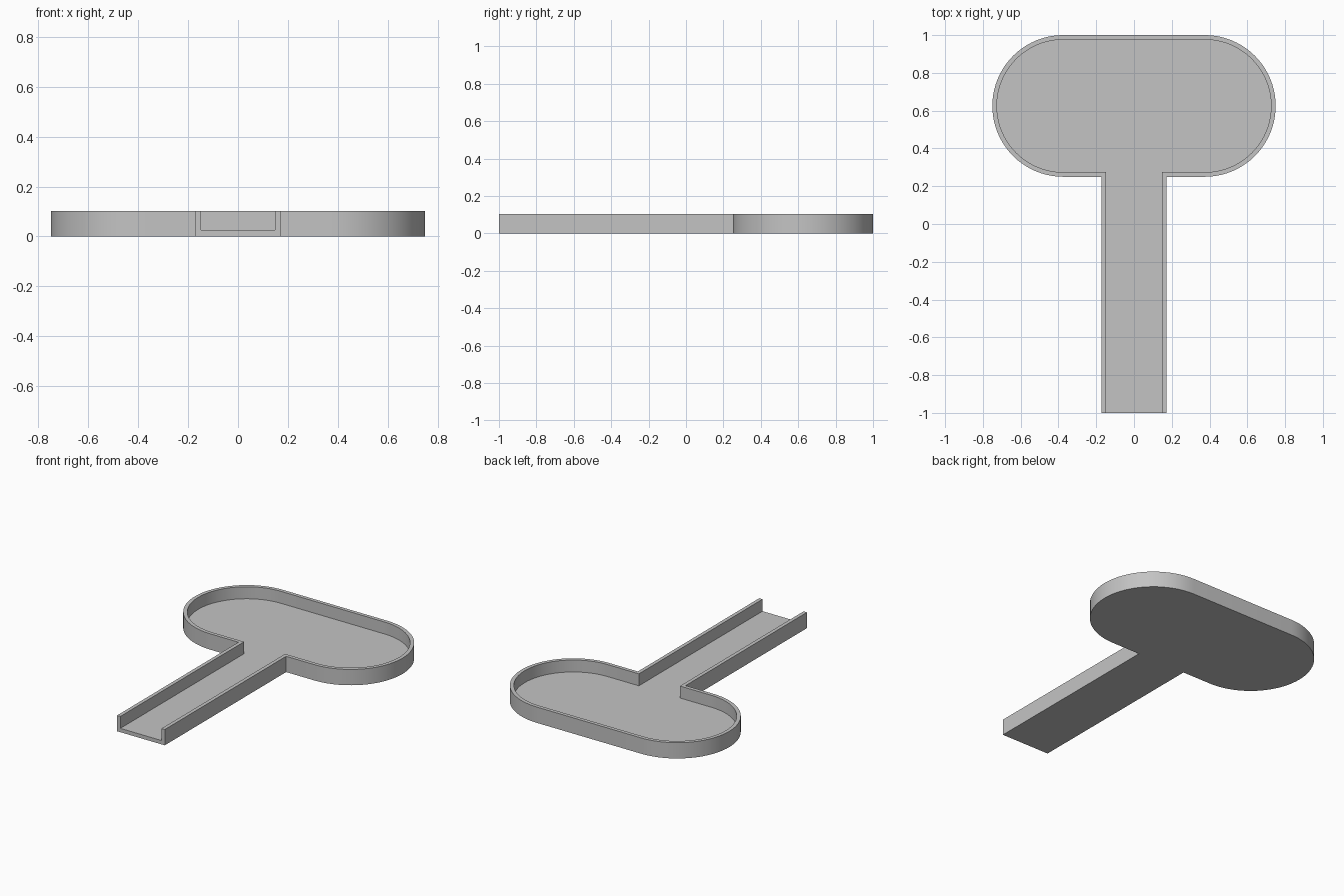
import bpy, bmesh
from math import sin, cos, pi

cube = bpy.data.objects.get("Cube")
if cube:
    bpy.data.objects.remove(cube)

HEIGHT, FLOOR, WALL = 0.103, 0.025, 0.024
RADIUS, CENTRE_X, CENTRE_Y = 0.375, 0.375, 0.625
HALF_CHANNEL, SEGMENTS = 0.172, 40


def outline(inset):
    """Open outline from the right of the channel mouth round to its left."""
    half, r = HALF_CHANNEL - inset, RADIUS - inset
    pts = [(half, -1.0), (half, CENTRE_Y - r)]
    for i in range(SEGMENTS + 1):
        a = -pi / 2 + pi * i / SEGMENTS
        pts.append((CENTRE_X + r * cos(a), CENTRE_Y + r * sin(a)))
    return pts + [(-x, y) for x, y in reversed(pts)]


grey = bpy.data.materials.new("plain grey")
grey.use_nodes = True
colour = (0.55, 0.55, 0.55, 1)
grey.diffuse_color = colour
grey.node_tree.nodes["Principled BSDF"].inputs["Base Color"].default_value = colour

# Rings of the tray section: outer bottom, outer rim, inner rim, inner floor
bm = bmesh.new()
rings = [[bm.verts.new((x, y, z)) for x, y in outline(inset)]
         for inset, z in ((0, 0), (0, HEIGHT), (WALL, HEIGHT), (WALL, FLOOR))]

# Outer wall, rim and inner wall
for low, high in zip(rings, rings[1:]):
    for i in range(len(low) - 1):
        bm.faces.new((low[i], low[i + 1], high[i + 1], high[i]))

# Underside, floor and the open channel end
bm.faces.new(rings[0][::-1])
bm.faces.new(rings[3])
bm.faces.new([r[0] for r in rings] + [r[-1] for r in reversed(rings)])
bmesh.ops.recalc_face_normals(bm, faces=bm.faces[:])

mesh = bpy.data.meshes.new("channel_tray")
bm.to_mesh(mesh)
bm.free()
mesh.materials.append(grey)
tray = bpy.data.objects.new("channel_tray", mesh)
bpy.context.collection.objects.link(tray)

# Smooth the rounded ends, keep the edges crisp
bpy.ops.object.select_all(action='DESELECT')
tray.select_set(True)
bpy.context.view_layer.objects.active = tray
bpy.ops.object.shade_smooth_by_angle(angle=pi / 6)
